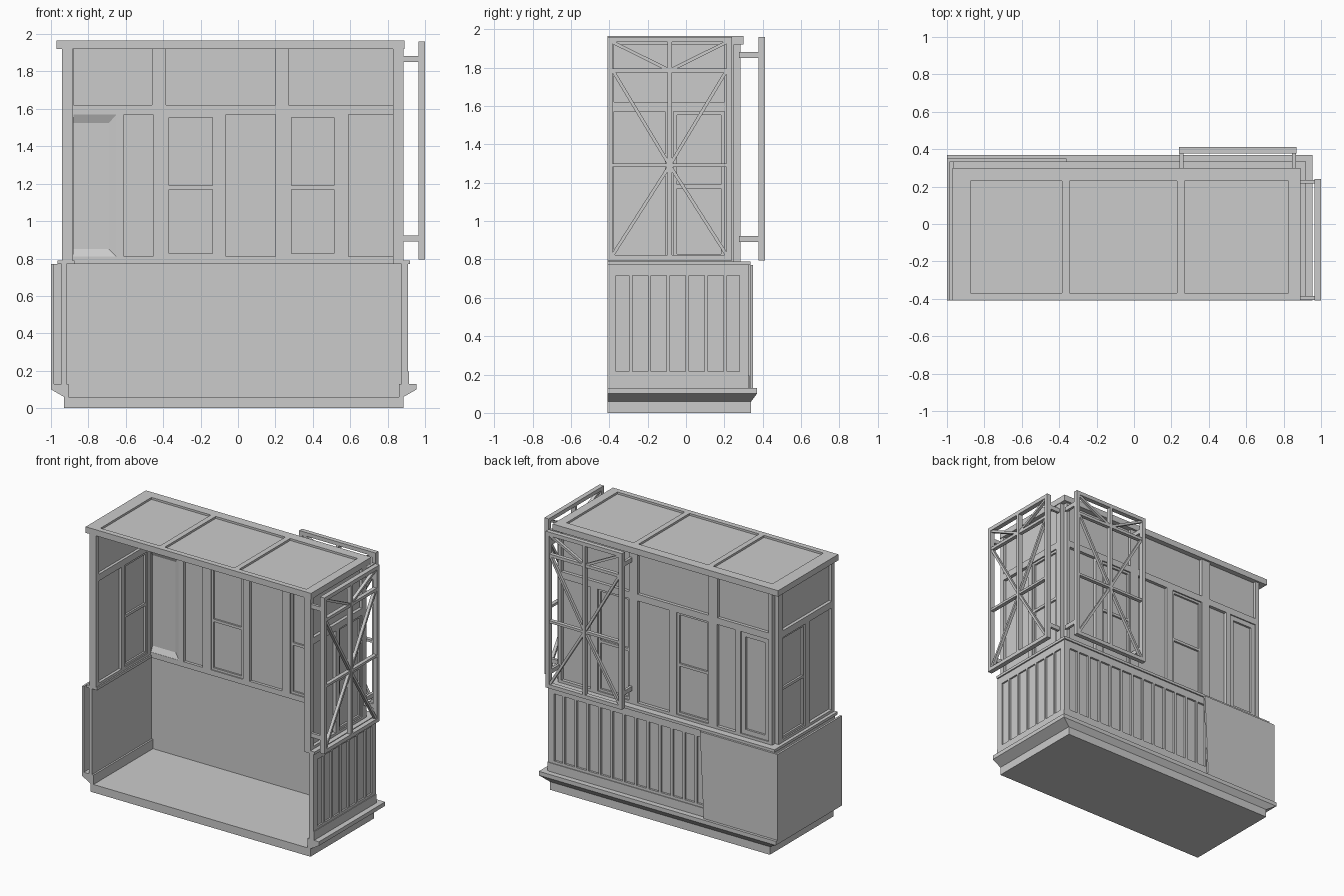
import bpy, bmesh
from mathutils import Vector

cube = bpy.data.objects.get("Cube")
if cube:
    bpy.data.objects.remove(cube)

mat = bpy.data.materials.new("light grey")
mat.use_nodes = True
GREY = (0.6, 0.6, 0.6, 1)
mat.diffuse_color = GREY
mat.node_tree.nodes["Principled BSDF"].inputs["Base Color"].default_value = GREY

FRONT, SIDE, BACK = -0.41, 0.885, 0.285   # open front, outer side wall, outer back wall
LEFT = -0.94

# u runs along the wall, v is up, d is the depth outwards
PLACE = {
    "back": lambda u, v, d: (u, d, v),
    "right": lambda u, v, d: (d, u, v),
    "left": lambda u, v, d: (LEFT + SIDE - d, u, v),
    "top": lambda u, v, d: (u, v, d),
}


class Part:
    """Collects prisms into one named object."""

    def __init__(self, name):
        self.name, self.bm = name, bmesh.new()

    def prism(self, side, pts, d0, d1):
        place = PLACE[side]
        rings = [[self.bm.verts.new(place(u, v, d)) for u, v in pts] for d in (d0, d1)]
        self.skin(rings, True)
        return self

    def skin(self, rings, capped):
        n = len(rings[0])
        for a, b in zip(rings, rings[1:]):
            for i in range(n):
                j = (i + 1) % n
                self.bm.faces.new((a[i], a[j], b[j], b[i]))
        if capped:
            self.bm.faces.new(rings[0])
            self.bm.faces.new(rings[-1])

    def box(self, side, u0, u1, v0, v1, d0, d1):
        return self.prism(side, [(u0, v0), (u1, v0), (u1, v1), (u0, v1)], d0, d1)

    def frame(self, side, u0, u1, v0, v1, d0, d1, w):
        for a, b in ((u0, u0 + w), (u1 - w, u1)):
            self.box(side, a, b, v0, v1, d0, d1)
        for a, b in ((v0, v0 + w), (v1 - w, v1)):
            self.box(side, u0 + w, u1 - w, a, b, d0, d1)

    def bar(self, side, p, q, w, d0, d1):
        p, q = Vector(p), Vector(q)
        n = (q - p).orthogonal().normalized() * w / 2
        self.prism(side, [p + n, q + n, q - n, p - n], d0, d1)

    def sweep(self, profile):
        """Runs a profile of (x offset, y offset, z) round three sides of the base."""
        rings = []
        for sx, at_back in ((-1, 0), (-1, 1), (1, 1), (1, 0)):
            rings.append([self.bm.verts.new((
                (0.885 + ox) if sx > 0 else (-0.93 - ox),
                (0.34 + oy) if at_back else FRONT, z)) for ox, oy, z in profile])
        self.skin(rings, True)
        return self

    def done(self):
        bmesh.ops.recalc_face_normals(self.bm, faces=self.bm.faces)
        mesh = bpy.data.meshes.new(self.name)
        self.bm.to_mesh(mesh)
        self.bm.free()
        mesh.materials.append(mat)
        bpy.context.collection.objects.link(bpy.data.objects.new(self.name, mesh))


# Base: floor, flared moulding, lower wall and sill
Part("floor").box("top", -0.93, 0.885, FRONT, 0.34, 0, 0.06).done()
Part("base_moulding").sweep([(0, 0, 0.06), (0.07, 0.03, 0.1), (0.07, 0.03, 0.13),
                             (-0.025, -0.05, 0.13), (-0.025, -0.05, 0.06)]).done()
Part("lower_wall").sweep([(0.013, -0.03, 0.13), (0.013, -0.03, 0.77),
                          (-0.012, -0.05, 0.77), (-0.012, -0.05, 0.13)]).done()
Part("sill").sweep([(0.035, -0.005, 0.77), (0.035, -0.005, 0.79),
                    (-0.055, -0.11, 0.79), (-0.055, -0.11, 0.77)]).done()


# Battens and rails on the lower wall
def battens(side, u0, u1, d0, d1, count):
    part = Part(side + "_battens")
    part.box(side, u0, u1, 0.715, 0.77, d0, d1)
    part.box(side, u0, u1, 0.13, 0.215, d0, d1)
    part.box(side, u0, u1, 0.13, 0.195, d1, d1 + 0.005)
    step = (u1 - u0 - 0.045) / count
    for i in range(count + 1):
        u = u0 + 0.0225 + i * step
        w = 0.0225 if i in (0, count) else 0.009
        part.box(side, u - w, u + w, 0.215, 0.715, d0, d1)
    part.done()


battens("right", FRONT, 0.325, 0.898, 0.91, 7)
battens("back", -0.43, 0.905, 0.31, 0.325, 13)

# Plain cladding sheet around the left corner
sheet = Part("cladding_sheet")
sheet.prism("back", [(-1, 0.13), (-0.39, 0.13), (-0.36, 0.77), (-1, 0.77)], 0.335, 0.35)
sheet.box("left", FRONT, 0.335, 0.13, 0.77, 0.93, 0.945)
sheet.done()


# Upper wall: posts, rails, glazing and sashes
def upper_wall(side, outer, u0, u1, transoms, bays, sashes):
    inner = outer - 0.055
    posts = Part(side + "_posts")
    for edges, z0, z1 in ((transoms, 1.62, 1.92), (bays, 0.81, 1.57)):
        cuts = [u0] + [u for pair in edges for u in pair] + [u1]
        for a, b in zip(cuts[::2], cuts[1::2]):
            posts.box(side, a, b, z0, z1, inner, outer)
    posts.box(side, u0, u1, 1.57, 1.62, inner, outer)
    posts.box(side, u0, u1, 0.79, 0.81, inner, outer)
    posts.done()
    panes = Part(side + "_panes")
    for edges, z0, z1 in ((transoms, 1.62, 1.92), (bays, 0.81, 1.57)):
        for a, b in edges:
            panes.box(side, a, b, z0, z1, outer - 0.034, outer - 0.024)
    panes.done()
    frames = Part(side + "_sashes")
    for i in sashes:
        a, b = bays[i]
        frames.frame(side, a, b, 0.81, 1.57, outer - 0.047, outer - 0.01, 0.017)
        frames.box(side, a + 0.017, b - 0.017, 1.17, 1.19, outer - 0.047, outer - 0.01)
    frames.done()


upper_wall("back", BACK, -0.91, 0.855,
           [(-0.88, -0.46), (-0.385, 0.2), (0.27, 0.83)],
           [(-0.88, -0.65), (-0.61, -0.455), (-0.385, -0.12),
            (-0.065, 0.2), (0.27, 0.53), (0.59, 0.83)], (2, 4))
for wall in ("left", "right"):
    upper_wall(wall, SIDE, FRONT, 0.25, [(-0.375, 0.2)],
               [(-0.375, -0.11), (-0.065, 0.2)], (1,))

# Splayed reveal and outer trim of the end bay
reveal = Part("splayed_reveal")
rings = [[reveal.bm.verts.new((x, y, z)) for x, z in
          ((-0.88, z0), (x1, z0), (x1, z1), (-0.88, z1))]
         for y, x1, z0, z1 in ((0.232, -0.65, 0.81, 1.57), (0.251, -0.69, 0.85, 1.525))]
reveal.skin(rings, False)
reveal.frame("back", -0.88, -0.65, 0.81, 1.57, 0.261, 0.276, 0.035)
reveal.done()

# Roof: cornice frame, beams and recessed panels
roof = Part("roof_frame")
for x0, x1, y0, y1 in ((-0.97, -0.875, FRONT, 0.3), (0.825, 0.89, FRONT, 0.3),
                       (-0.875, 0.825, FRONT, -0.37), (-0.875, 0.825, 0.23, 0.3),
                       (-0.385, -0.345, -0.37, 0.23), (0.23, 0.27, -0.37, 0.23)):
    roof.box("top", x0, x1, y0, y1, 1.92, 1.965)
roof.done()
Part("roof_panels").box("top", -0.875, 0.825, -0.37, 0.23, 1.93, 1.95).done()


# Stand-off lattice screens with cross bracing
def screen(side, u0, u1, wall, d0, d1):
    part = Part(side + "_screen")
    z0, z1, mid, rail, w = 0.795, 1.96, 1.29, 1.785, 0.028
    part.frame(side, u0, u1, z0, z1, d0, d1, w)
    c = (u0 + u1) / 2
    part.box(side, c - 0.011, c + 0.011, z0 + w, z1 - w, d0, d1)
    for z, h in ((rail, 0.011), (mid, 0.009)):
        part.box(side, u0 + w, u1 - w, z - h, z + h, d0 + 0.003, d1 - 0.003)
    for u in (u0 + w, u1 - w):
        for start, z in ((mid, z0 + w), (mid, rail), (rail, z1 - w)):
            part.bar(side, (c, start), (u, z), 0.017, d0 + 0.006, d1 - 0.006)
    for u in (u0 + 0.004, u1 - 0.024):
        for z in (0.89, 1.85):
            part.box(side, u, u + 0.02, z, z + 0.032, wall, d0 + 0.01)
    part.done()


screen("right", FRONT, 0.24, SIDE - 0.01, 0.965, 1.0)
screen("back", 0.24, 0.87, BACK - 0.01, 0.378, 0.412)
